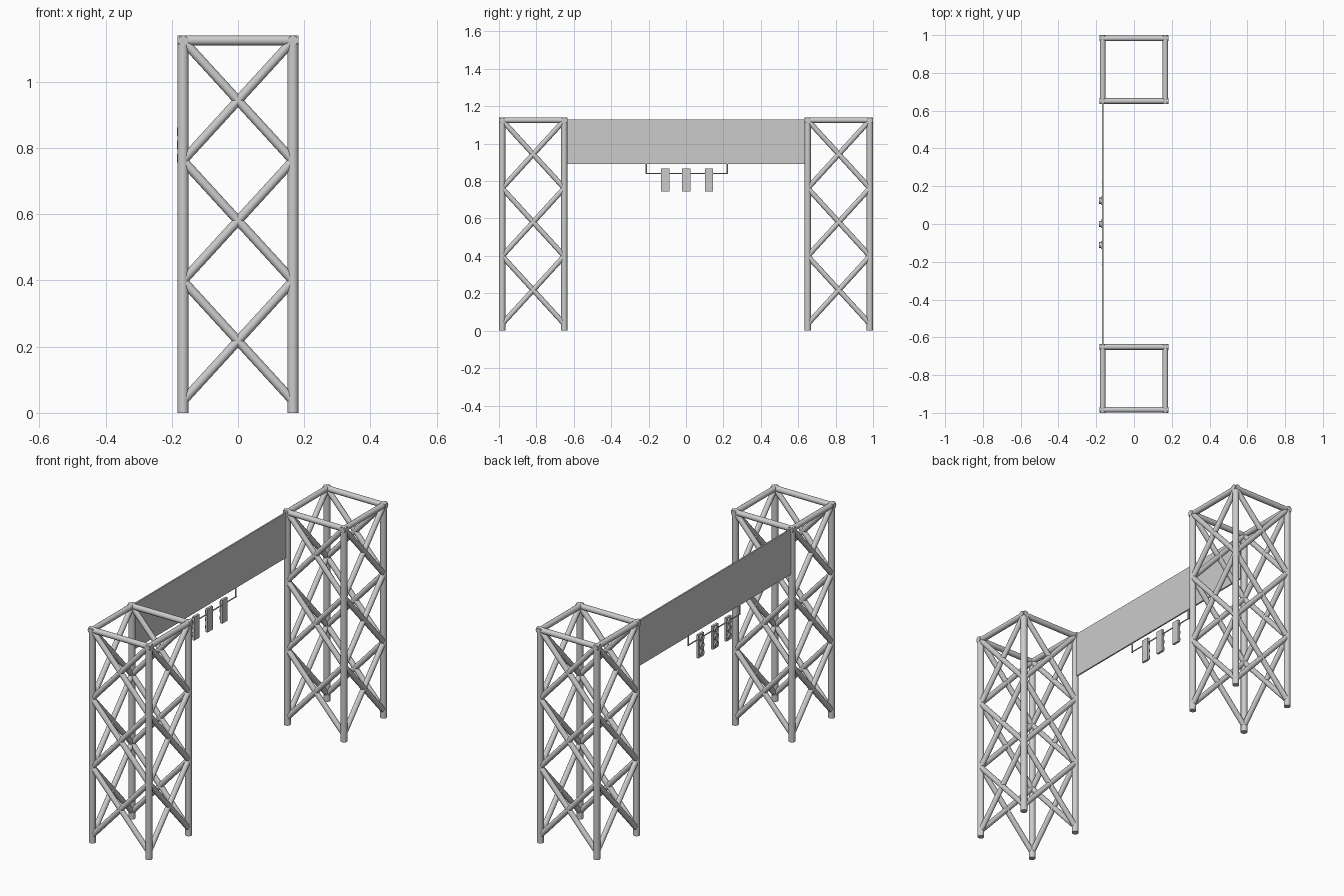
import bpy, math
from mathutils import Vector

if "Cube" in bpy.data.objects:
    bpy.data.objects.remove(bpy.data.objects["Cube"])

H = 0.166                 # half spacing of tower posts
TOWER_Y = 0.817           # tower centre
NODES = [0.036 + 0.363 * k for k in range(4)]
TOP = 1.125


def smooth(ob):
    bpy.ops.object.select_all(action='DESELECT')
    ob.select_set(True)
    bpy.context.view_layer.objects.active = ob
    bpy.ops.object.shade_smooth_by_angle(angle=math.radians(35))


def tube(name, a, b, r, sides=16):
    a, b = Vector(a), Vector(b)
    d = b - a
    bpy.ops.mesh.primitive_cylinder_add(vertices=sides, radius=r, depth=d.length, location=(a + b) / 2,
                                        rotation=d.to_track_quat('Z', 'Y').to_euler())
    ob = bpy.context.object
    ob.name = name
    smooth(ob)
    return ob


def box(name, lo, hi):
    lo, hi = Vector(lo), Vector(hi)
    bpy.ops.mesh.primitive_cube_add(size=1, location=(lo + hi) / 2)
    ob = bpy.context.object
    ob.name = name
    ob.scale = hi - lo
    return ob


def visor(name, x0, x1, y, z, r, t=0.0015, n=14):
    # hood curving over the top of a lamp, open underneath
    verts, faces = [], []
    for i in range(n + 1):
        a = math.radians(-40 + 260 * i / n)
        for x, rr in ((x0, r), (x1, r), (x1, r - t), (x0, r - t)):
            verts.append((x, y + rr * math.cos(a), z + rr * math.sin(a)))
    for i in range(n):
        for j in range(4):
            k = (j + 1) % 4
            faces.append((4 * i + j, 4 * i + k, 4 * i + 4 + k, 4 * i + 4 + j))
    faces += [(3, 2, 1, 0), tuple(4 * n + j for j in range(4))]
    me = bpy.data.meshes.new(name)
    me.from_pydata(verts, [], faces)
    ob = bpy.data.objects.new(name, me)
    bpy.context.collection.objects.link(ob)
    smooth(ob)


# lattice towers
CORNERS = [(-H, -H), (H, -H), (H, H), (-H, H)]
for side, cy in (("near", -TOWER_Y), ("far", TOWER_Y)):
    for i in range(4):
        p = Vector((CORNERS[i][0], CORNERS[i][1] + cy, 0))
        q = Vector((CORNERS[(i + 1) % 4][0], CORNERS[(i + 1) % 4][1] + cy, 0))
        up = Vector((0, 0, 1))
        tube(side + "_post", p, p + up * 1.136, 0.0168)
        ext = (q - p).normalized() * 0.017
        tube(side + "_top_rail", p - ext + up * TOP, q + ext + up * TOP, 0.0148)
        # crossed bracing
        for z0, z1 in zip(NODES, NODES[1:]):
            tube(side + "_brace", p + up * z0, q + up * z1, 0.0138)
            tube(side + "_brace", p + up * z1, q + up * z0, 0.0138)

# banner panel between the towers
box("banner_panel", (-H - 0.004, -0.65, 0.89), (-H + 0.004, 0.65, 1.13))

# light hanger
HX = -0.167
for y in (-0.213, 0.221):
    tube("hanger_rod", (HX, y, 0.838), (HX, y, 0.895), 0.004, 12)
tube("hanger_bar", (HX, -0.216, 0.841), (HX, 0.224, 0.841), 0.0032, 12)

# signal lights with three hooded lamps each, facing -x
for y in (-0.111, 0.001, 0.123):
    box("signal_housing", (-0.175, y - 0.022, 0.744), (-0.163, y + 0.022, 0.868))
    for k in (-1, 0, 1):
        z = 0.806 + 0.04 * k
        tube("signal_lens", (-0.177, y, z), (-0.174, y, z), 0.0135, 24)
        visor("lamp_hood", -0.184, -0.174, y, z, 0.016)
